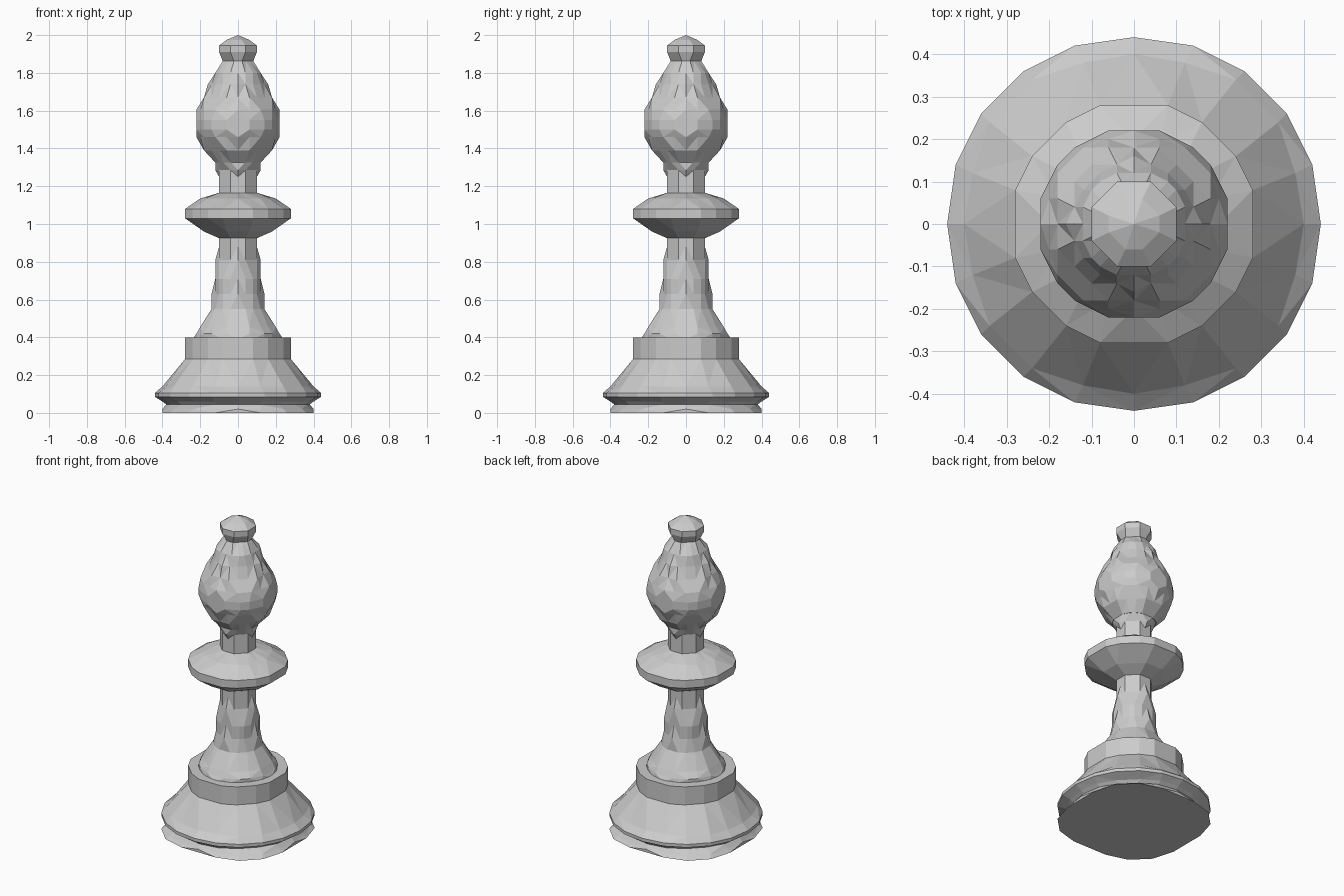
import bpy
import bmesh
import math

cube = bpy.data.objects.get("Cube")
if cube:
    bpy.data.objects.remove(cube, do_unlink=True)

SIDES = 20
GRID = 0.02

# One plain grey for the whole piece
grey = bpy.data.materials.new("plain grey")
grey.use_nodes = True
colour = (0.6, 0.6, 0.6, 1.0)
grey.diffuse_color = colour
grey.node_tree.nodes["Principled BSDF"].inputs["Base Color"].default_value = colour


def snap(v):
    return round(v / GRID) * GRID


def lathe(name, profile):
    """Turn (radius, height[, squareness]) points into a faceted closed solid.
    Ring points sit on a coarse grid, which gives the rough hewn facets."""
    bm = bmesh.new()
    rings = []
    for radius, z, *extra in profile:
        if radius == 0:
            rings.append([bm.verts.new((0, 0, z))] * SIDES)
            continue
        lobe = extra[0] if extra else 0
        ring = []
        for i in range(SIDES):
            a = math.tau * i / SIDES
            r = radius - lobe * math.cos(4 * a)
            ring.append(bm.verts.new((snap(r * math.cos(a)), snap(r * math.sin(a)), z)))
        rings.append(ring)
    for low, high in zip(rings, rings[1:]):
        for i in range(SIDES):
            j = (i + 1) % SIDES
            corners = list(dict.fromkeys((low[i], low[j], high[j], high[i])))
            bm.faces.new(corners)
    # Close the open ends
    if len(set(rings[0])) > 1:
        bm.faces.new(rings[0][::-1])
    if len(set(rings[-1])) > 1:
        bm.faces.new(rings[-1])
    bmesh.ops.remove_doubles(bm, verts=bm.verts, dist=0.001)
    bmesh.ops.triangulate(bm, faces=bm.faces)
    bmesh.ops.recalc_face_normals(bm, faces=bm.faces)
    mesh = bpy.data.meshes.new(name)
    bm.to_mesh(mesh)
    bm.free()
    mesh.materials.append(grey)
    obj = bpy.data.objects.new(name, mesh)
    bpy.context.collection.objects.link(obj)
    return obj


# Foot with a slightly squared flange, swelling into a wide ring
lathe("base", [(0.42, 0, 0.02), (0.41, 0.02, 0.015), (0.38, 0.045), (0.39, 0.06),
               (0.44, 0.085), (0.44, 0.105), (0.41, 0.14), (0.285, 0.285)])
lathe("drum", [(0.285, 0.28), (0.285, 0.40)])

# Flared stem
lathe("stem", [(0.23, 0.39), (0.225, 0.42), (0.205, 0.455), (0.14, 0.55), (0.135, 0.63),
               (0.125, 0.71), (0.11, 0.81), (0.10, 0.88), (0.10, 0.95)])

# Disc collar
lathe("collar", [(0.10, 0.925), (0.18, 0.96), (0.285, 1.03), (0.285, 1.08),
                 (0.19, 1.135), (0.10, 1.165)])
lathe("neck", [(0.10, 1.15), (0.10, 1.25), (0.11, 1.285), (0.125, 1.33)])

# Teardrop head
lathe("head", [(0.125, 1.325), (0.18, 1.39), (0.215, 1.46), (0.225, 1.50), (0.225, 1.55),
               (0.215, 1.605), (0.18, 1.67), (0.15, 1.74), (0.12, 1.80), (0.085, 1.865)])

# Small knob on top
lathe("finial", [(0.08, 1.86), (0.10, 1.91), (0.10, 1.945), (0.06, 1.975), (0, 2.0)])
